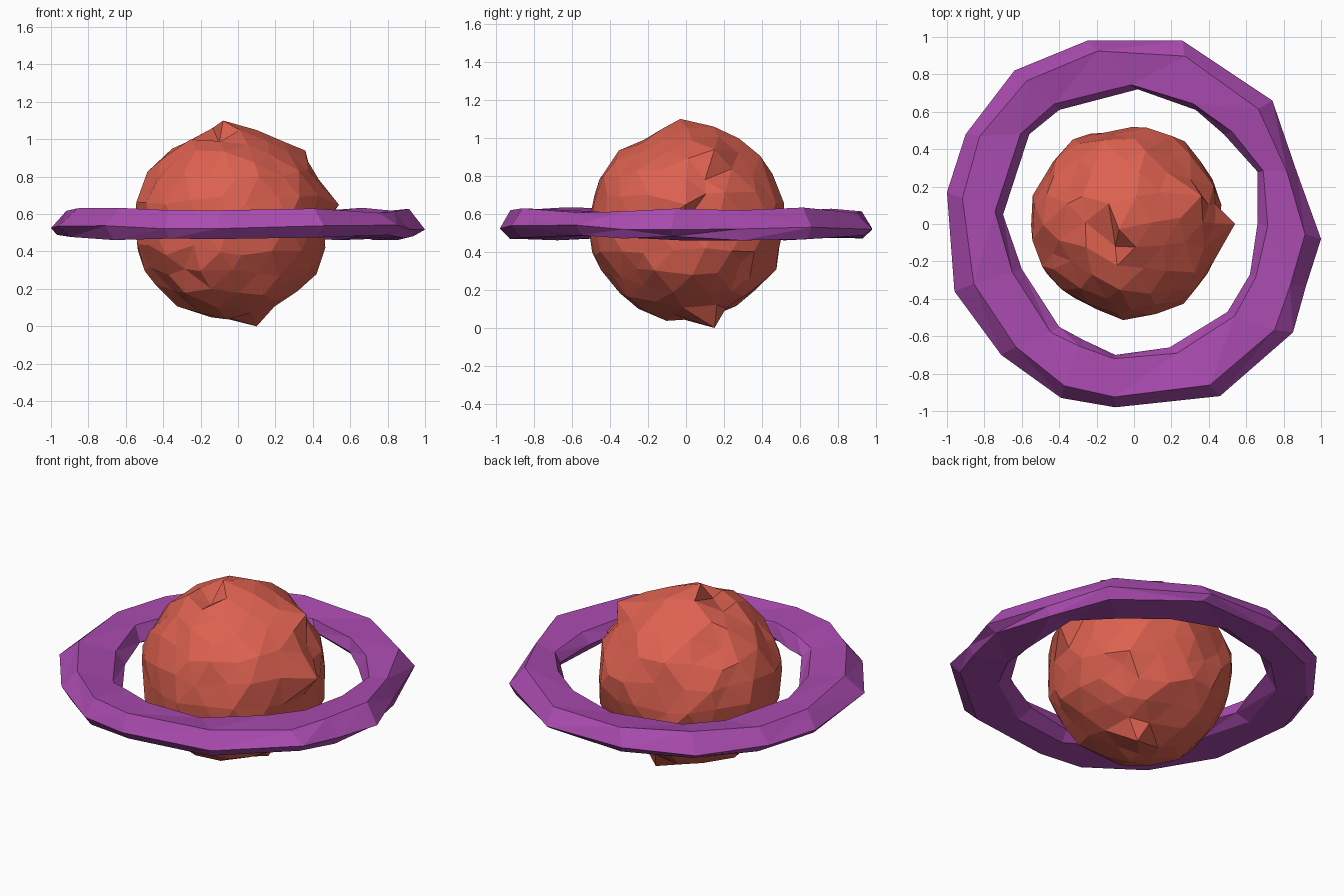
import bpy
import bmesh
import random
from mathutils import Vector

random.seed(7)

default_cube = bpy.data.objects.get("Cube")
if default_cube:
    bpy.data.objects.remove(default_cube, do_unlink=True)


def make_material(name, colour):
    material = bpy.data.materials.new(name)
    material.use_nodes = True
    material.diffuse_color = colour
    material.node_tree.nodes["Principled BSDF"].inputs["Base Color"].default_value = colour
    return material


def make_object(name, bm, material):
    bmesh.ops.recalc_face_normals(bm, faces=bm.faces)
    mesh = bpy.data.meshes.new(name)
    bm.to_mesh(mesh)
    bm.free()
    mesh.materials.append(material)
    obj = bpy.data.objects.new(name, mesh)
    bpy.context.collection.objects.link(obj)
    return obj


def jitter(amount):
    return Vector([random.uniform(-amount, amount) for _ in range(3)])


coral = make_material("coral rock", (0.72, 0.12, 0.08, 1))
purple = make_material("purple rock", (0.40, 0.07, 0.43, 1))

# Planet: a rough faceted ball
centre = Vector((-0.035, 0.01, 0.55))
radius = 0.515
bm = bmesh.new()
bmesh.ops.create_icosphere(bm, subdivisions=3, radius=radius)
for vert in bm.verts:
    vert.co += centre + jitter(0.028)
    offset = vert.co - centre
    limit = min(max(offset.length, radius - 0.02), radius + 0.015)
    vert.co = centre + offset.normalized() * limit

# Crags and pits: pull the closest corner to each point
crags = [(-0.08, -0.03, 1.1), (0.1, 0.15, 0), (0.54, 0, 0.65), (0.36, 0.15, 0.94)]
pits = [(-0.1, -0.12, 0.98), (0.4, 0.1, 0.78), (-0.36, 0.18, 0.85)]
for point in map(Vector, crags + pits):
    direction = (point - centre).normalized()
    nearest = max(bm.verts, key=lambda v: (v.co - centre).normalized().dot(direction))
    nearest.co = point
make_object("planet", bm, coral)

# Ring: an uneven hexagonal section between an outer and an inner outline
outer = [(1, -0.08), (0.87, 0.28), (0.74, 0.66), (0.26, 0.98), (-0.25, 0.98),
         (-0.64, 0.82), (-0.9, 0.48), (-1, 0.17), (-0.96, -0.36), (-0.71, -0.7),
         (-0.39, -0.93), (-0.1, -0.98), (0.46, -0.92), (0.85, -0.58), (0.92, -0.33)]
inner = [(0.66, 0), (0.66, 0.28), (0.48, 0.48), (0.33, 0.61), (0.02, 0.72),
         (-0.4, 0.61), (-0.56, 0.48), (-0.7, 0.05), (-0.6, -0.24), (-0.4, -0.55),
         (-0.27, -0.62), (-0.1, -0.7), (0.19, -0.66), (0.5, -0.47), (0.62, -0.27)]
# Each section corner: share of the way outwards, height
section = [(0, 0.53), (0.12, 0.6), (0.75, 0.62), (1, 0.53), (0.85, 0.475), (0.2, 0.475)]

bm = bmesh.new()
loops = []
for out_point, in_point in zip(outer, inner):
    loop = []
    for share, height in section:
        flat = Vector(in_point).lerp(Vector(out_point), share)
        wobble = jitter(0.015)
        if share in (0, 1):
            wobble.xy = (0, 0)
        loop.append(bm.verts.new(Vector((flat.x, flat.y, height)) + wobble))
    loops.append(loop)
for i, loop in enumerate(loops):
    following = loops[(i + 1) % len(loops)]
    for j in range(len(section)):
        k = (j + 1) % len(section)
        bm.faces.new((loop[j], loop[k], following[k], following[j]))
bmesh.ops.triangulate(bm, faces=bm.faces)
make_object("ring", bm, purple)
